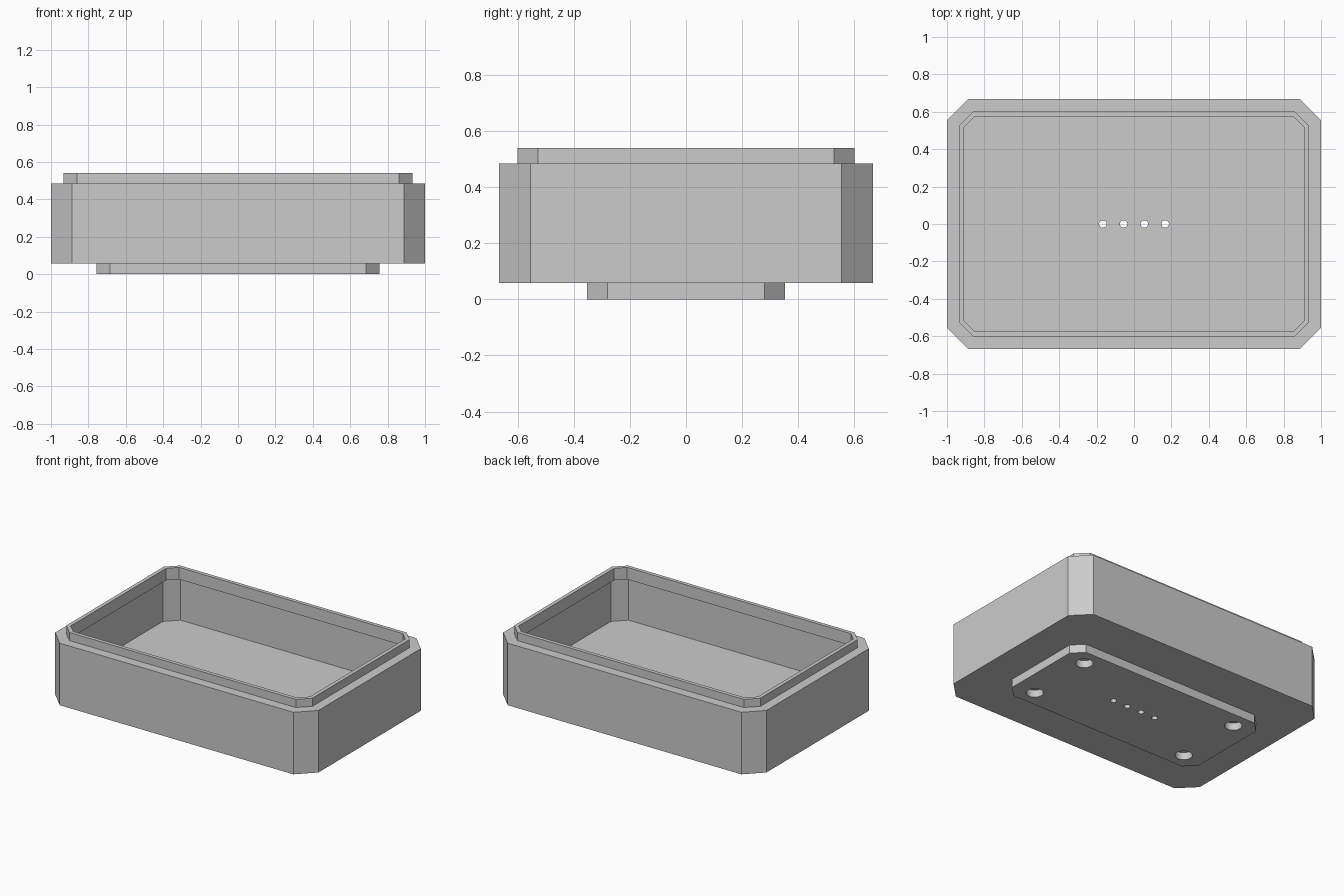
import bpy
import bmesh
from mathutils import Matrix

cube = bpy.data.objects.get("Cube")
if cube:
    bpy.data.objects.remove(cube, do_unlink=True)

grey = bpy.data.materials.new("plain grey")
grey.use_nodes = True
colour = (0.6, 0.6, 0.6, 1)
grey.diffuse_color = colour
grey.node_tree.nodes["Principled BSDF"].inputs["Base Color"].default_value = colour

HALF_X, HALF_Y, CORNER = 1.0, 0.667, 0.112


def make_object(name, bm):
    bmesh.ops.recalc_face_normals(bm, faces=bm.faces)
    mesh = bpy.data.meshes.new(name)
    bm.to_mesh(mesh)
    bm.free()
    mesh.materials.append(grey)
    obj = bpy.data.objects.new(name, mesh)
    bpy.context.collection.objects.link(obj)
    return obj


def octagon(bm, hx, hy, c, z):
    """Ring of a rectangle with cut corners."""
    pts = []
    for sx, sy in ((1, 1), (-1, 1), (-1, -1), (1, -1)):
        pair = [(sx * hx, sy * (hy - c)), (sx * (hx - c), sy * hy)]
        pts += pair if sx * sy > 0 else pair[::-1]
    return [bm.verts.new((x, y, z)) for x, y in pts]


def inset_ring(bm, d, z):
    """Ring of the outer wall moved inwards by an even distance."""
    return octagon(bm, HALF_X - d, HALF_Y - d, CORNER - 0.586 * d, z)


# Box shell: foot, outer wall, raised lip, undercut cavity
bm = bmesh.new()
rings = [octagon(bm, 0.757, 0.352, 0.073, z) for z in (0, 0.058)]
section = [(0, 0.058), (0, 0.484), (0.066, 0.484), (0.066, 0.54),
           (0.092, 0.54), (0.092, 0.458), (0.056, 0.458), (0.056, 0.16)]
rings += [inset_ring(bm, d, z) for d, z in section]
for low, high in zip(rings, rings[1:]):
    for i in range(8):
        j = (i + 1) % 8
        bm.faces.new((low[i], low[j], high[j], high[i]))
bm.faces.new(rings[0][::-1])
bm.faces.new(rings[-1])
box = make_object("box_shell", bm)

# Hole cutters: a row of pin holes and four blind sockets in the foot
bm = bmesh.new()


def add_hole(x, y, radius, top, sides):
    low = -0.05
    bmesh.ops.create_cone(bm, cap_ends=True, segments=sides, radius1=radius,
                          radius2=radius, depth=top - low,
                          matrix=Matrix.Translation((x, y, (top + low) / 2)))


for i in range(4):
    add_hole((i - 1.5) * 0.111, 0, 0.02, 0.25, 24)
for sx in (-1, 1):
    for sy in (-1, 1):
        add_hole(sx * 0.605, sy * 0.24, 0.054, 0.05, 32)
cutter = make_object("hole_cutter", bm)
cutter.hide_render = True

cut = box.modifiers.new("holes", 'BOOLEAN')
cut.operation = 'DIFFERENCE'
cut.solver = 'EXACT'
cut.object = cutter
bpy.ops.object.select_all(action='DESELECT')
box.select_set(True)
bpy.context.view_layer.objects.active = box
bpy.ops.object.modifier_apply(modifier=cut.name)
bpy.data.objects.remove(cutter, do_unlink=True)
bpy.ops.object.shade_smooth_by_angle(angle=0.5)
